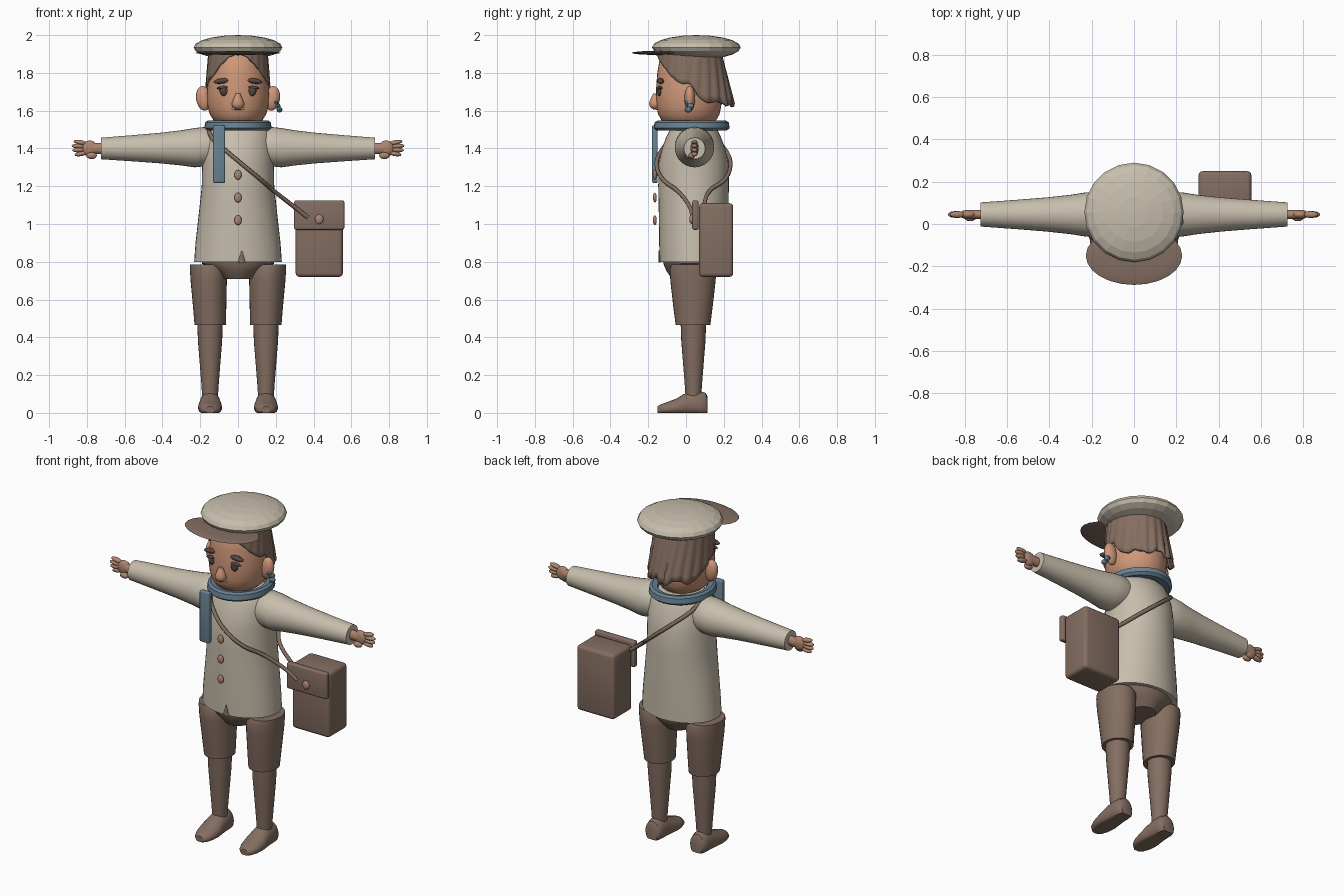
import bpy, bmesh, math
from mathutils import Matrix, Vector

if "Cube" in bpy.data.objects:
    bpy.data.objects.remove(bpy.data.objects["Cube"])


def colour(name, *rgb):
    m = bpy.data.materials.new(name)
    m.use_nodes = True
    m.diffuse_color = (*rgb, 1)
    bsdf = next(n for n in m.node_tree.nodes if n.type == "BSDF_PRINCIPLED")
    bsdf.inputs["Base Color"].default_value = (*rgb, 1)
    return m


CREAM = colour("cream cloth", .57, .51, .41)
BROWN = colour("brown leather", .23, .155, .12)
HAIR = colour("brown hair", .24, .16, .12)
SKIN = colour("warm skin", .62, .31, .19)
TAN = colour("tan skin", .42, .235, .16)
BLUE = colour("slate blue", .14, .225, .29)
DARK = colour("dark grey brown", .085, .06, .05)
LIPS = colour("pale lips", .72, .44, .31)


def finish(name, bm, mat, smooth=40):
    bmesh.ops.recalc_face_normals(bm, faces=bm.faces)
    me = bpy.data.meshes.new(name)
    bm.to_mesh(me)
    bm.free()
    me.materials.append(mat)
    if smooth:
        me.shade_smooth()
        me.set_sharp_from_angle(angle=math.radians(smooth))
    ob = bpy.data.objects.new(name, me)
    bpy.context.scene.collection.objects.link(ob)
    return ob


def loft(name, rings, mat, axis="z", n=32):
    """Capped tube; each ring is position, half sizes and centre in the other two axes."""
    bm = bmesh.new()
    loops = []
    for pos, a, b, c, d in rings:
        loop = []
        for i in range(n):
            t = math.tau * i / n
            u, v = c + a * math.cos(t), d + b * math.sin(t)
            p = {"x": (pos, u, v), "y": (u, pos, v), "z": (u, v, pos)}[axis]
            loop.append(bm.verts.new((p[0], p[1], max(p[2], 0))))
        loops.append(loop)
    for lo, hi in zip(loops, loops[1:]):
        for i in range(n):
            j = (i + 1) % n
            bm.faces.new((lo[i], lo[j], hi[j], hi[i]))
    bm.faces.new(loops[0])
    bm.faces.new(loops[-1])
    return finish(name, bm, mat)


def ball(name, loc, half, mat, seg=20, rings=12, smooth=60, tilt=0):
    bm = bmesh.new()
    m = Matrix.Translation(loc) @ Matrix.Rotation(tilt, 4, "Y") @ Matrix.Diagonal((*half, 1))
    bmesh.ops.create_uvsphere(bm, u_segments=seg, v_segments=rings, radius=1, matrix=m)
    return finish(name, bm, mat, smooth)


def box(name, loc, size, mat, bevel):
    bm = bmesh.new()
    m = Matrix.Translation(loc) @ Matrix.Diagonal((*size, 1))
    bmesh.ops.create_cube(bm, size=1, matrix=m)
    bmesh.ops.bevel(bm, geom=bm.edges[:], offset=bevel, segments=3, profile=.5, affect="EDGES")
    return finish(name, bm, mat)


def lerp_table(table, x):
    for (x0, y0), (x1, y1) in zip(table, table[1:]):
        if x <= x1:
            return y0 + (y1 - y0) * (x - x0) / (x1 - x0)
    return table[-1][1]


# Coat body with front slit and buttons
loft("coat", [(z, a, b, 0, .04) for z, a, b in (
    (.80, .232, .18), (.90, .225, .182), (1.05, .208, .184), (1.2, .192, .187), (1.32, .19, .186),
    (1.40, .187, .167), (1.46, .18, .145), (1.5, .165, .125), (1.53, .12, .1))], CREAM, n=40)
loft("coat_slit", [(.797, .02, .005, .02, -.141), (.86, .002, .005, .02, -.141)], BROWN, n=8)
for i in range(3):
    ball(f"coat_button_{i}", (0, -.165, 1.02 + .12 * i), (.019, .01, .026), TAN)

# Hips
loft("hips", [(.71, .085, .11, 0, .035), (.75, .13, .14, 0, .037), (.79, .19, .16, 0, .04),
              (.85, .2, .165, 0, .04)], BROWN)

# Limbs, mirrored
for s, side in ((1, "left"), (-1, "right")):
    loft(side + "_sleeve", [(s * x, r, r, .045, z) for x, r, z in (
        (.12, .09, 1.41), (.17, .104, 1.41), (.23, .104, 1.404), (.30, .093, 1.403), (.41, .081, 1.402),
        (.56, .069, 1.401), (.725, .057, 1.4))], CREAM, "x")
    loft(side + "_wrist", [(s * .70, .022, .028, .045, 1.4), (s * .78, .022, .03, .045, 1.4)], TAN, "x", 16)
    ball(side + "_palm", (s * .785, .045, 1.4), (.042, .022, .042), TAN)
    for i in range(4):
        reach = (.83, .842, .845, .835)[i]
        ball(f"{side}_finger_{i}", (s * reach, .045, 1.372 + .02 * i), (.036, .016, .0125), TAN, 12, 8,
             tilt=s * (.18 - .12 * i))
    ball(side + "_thumb", (s * .775, .03, 1.362), (.028, .017, .018), TAN, 12, 8)
    loft(side + "_shorts_leg", [(z, a, b, s * x, .037) for z, a, b, x in (
        (.465, .083, .092, .147), (.56, .088, .104, .15), (.70, .096, .12, .155), (.765, .098, .123, .157),
        (.785, .09, .115, .165))], BROWN)
    loft(side + "_shin", [(z, a, a, s * .148, .039) for z, a in (
        (.09, .042), (.14, .045), (.28, .056), (.38, .064), (.49, .068))], BROWN, n=24)
    loft(side + "_shoe", [(y, w, h * .62, s * .148, h * .38) for y, w, h in (
        (-.152, .022, .034), (-.135, .043, .045), (-.10, .058, .057), (-.05, .064, .076), (-.015, .06, .098),
        (.03, .056, .115), (.075, .054, .115), (.105, .047, .105), (.115, .035, .085))], BROWN, "y", 24)

# Head and face
loft("neck", [(1.44, .085, .09, 0, .03), (1.56, .085, .09, 0, .03)], SKIN)
loft("head", [(z, a, b, 0, .015) for z, a, b in (
    (1.515, .07, .09), (1.53, .105, .12), (1.55, .13, .145), (1.58, .149, .162), (1.62, .161, .171),
    (1.68, .165, .174), (1.74, .161, .172), (1.80, .152, .167), (1.87, .138, .155), (1.93, .1, .11))],
    SKIN, n=36)
loft("nose", [(z, a, b, 0, -.162) for z, a, b in (
    (1.607, .01, .012), (1.618, .028, .027), (1.635, .034, .034), (1.655, .027, .029), (1.69, .012, .012))],
    SKIN, n=16)
ball("mouth", (0, -.153, 1.612), (.036, .009, .009), LIPS)
for s, side in ((1, "left"), (-1, "right")):
    ball(side + "_ear", (s * .182, .02, 1.665), (.04, .028, .066), SKIN, tilt=s * .15)
    ball(side + "_eye", (s * .075, -.141, 1.705), (.022, .012, .027), DARK)
    ball(side + "_eyelid", (s * .08, -.138, 1.722), (.034, .014, .008), DARK, tilt=s * .12)
    ball(side + "_eyebrow", (s * .085, -.134, 1.757), (.045, .018, .014), DARK, tilt=s * .12)
for i in range(3):
    ball(f"earring_bead_{i}", (.2 + .01 * i, .012 + .012 * (i % 2), 1.645 - .02 * i), (.016, .02, .015), BLUE, 10, 6, 0)

# Bobbed hair: ridged shell whose hem drops from the forehead to the nape
HEM = [(0, 1.9), (.3, 1.885), (.65, 1.84), (1.0, 1.78), (1.35, 1.745), (1.6, 1.735),
       (1.85, 1.67), (2.1, 1.64), (math.pi, 1.635)]
bm = bmesh.new()
COLS, ROWS, TOP = 144, 9, 1.93
rows = []
for r in range(ROWS):
    row = []
    for c in range(COLS):
        a = math.tau * c / COLS - math.pi
        phi = abs(a)
        back = (1 - math.cos(phi)) / 2
        hem = lerp_table(HEM, phi) + .014 * back * math.sin(a * 9)
        z = TOP + (hem - TOP) * r / (ROWS - 1)
        f = (1.91 - z) / .28
        ridge = 1 + (.02 + .05 * back * f) * (abs(math.sin(a * 11 + 2 * f)) - .5)
        rx = .156 + .022 * f
        ry = .172 if phi < math.pi / 2 else .172 + .066 * f
        row.append(bm.verts.new((rx * ridge * math.sin(a), .015 - ry * ridge * math.cos(a), z)))
    rows.append(row)
for up, low in zip(rows, rows[1:]):
    for c in range(COLS):
        d = (c + 1) % COLS
        bm.faces.new((up[c], up[d], low[d], low[c]))
bm.faces.new(rows[0])
hair = finish("hair", bm, HAIR)
thick = hair.modifiers.new("thickness", "SOLIDIFY")
thick.thickness = .015
thick.offset = -1

# Flat cap with a peak
ball("cap_crown", (0, .055, 1.935), (.235, .235, .065), CREAM, 20, 10, 0)
ball("cap_peak", (0, -.15, 1.906), (.228, .138, .011), BROWN, 24, 8, 40)

# Scarf: collar ring and hanging end
bm = bmesh.new()
profile = [(.125, 1.5), (.165, 1.495), (.178, 1.508), (.174, 1.538), (.16, 1.547), (.132, 1.54)]
pts = [bm.verts.new((r, 0, z)) for r, z in profile]
edges = [bm.edges.new((pts[i], pts[i - 1])) for i in range(len(pts))]
bmesh.ops.spin(bm, geom=pts + edges, cent=(0, 0, 0), axis=(0, 0, 1), angle=math.tau, steps=28, use_merge=True)
bmesh.ops.transform(bm, matrix=Matrix.Translation((0, .03, 0)) @ Matrix.Diagonal((1, 1.13, 1, 1)), verts=bm.verts)
finish("scarf_collar", bm, BLUE)
box("scarf_end", (-.1, -.165, 1.37), (.064, .03, .305), BLUE, .008)

# Satchel
box("satchel", (.43, .16, .915), (.25, .18, .39), BROWN, .02)
box("satchel_flap", (.43, .05, 1.047), (.266, .034, .155), BROWN, .01)
ball("satchel_button", (.43, .03, 1.025), (.022, .012, .026), TAN)

# Shoulder strap looping over the right shoulder
path = [(.37, .035, 1.035), (.3, .02, 1.09), (.19, -.045, 1.175), (.12, -.122, 1.235), (.03, -.155, 1.31),
        (-.06, -.133, 1.385), (-.14, -.06, 1.46), (-.155, .04, 1.512), (-.14, .14, 1.46), (-.06, .213, 1.385),
        (.03, .235, 1.31), (.12, .205, 1.235), (.19, .125, 1.175), (.31, .09, 1.08)]
cu = bpy.data.curves.new("satchel_strap", "CURVE")
cu.dimensions = "3D"
cu.bevel_depth = .011
cu.bevel_resolution = 2
cu.resolution_u = 6
cu.use_fill_caps = True
sp = cu.splines.new("BEZIER")
sp.bezier_points.add(len(path) - 1)
for bp, co in zip(sp.bezier_points, path):
    bp.co = Vector(co)
    bp.handle_left_type = bp.handle_right_type = "AUTO"
cu.materials.append(BROWN)
bpy.context.scene.collection.objects.link(bpy.data.objects.new("satchel_strap", cu))
